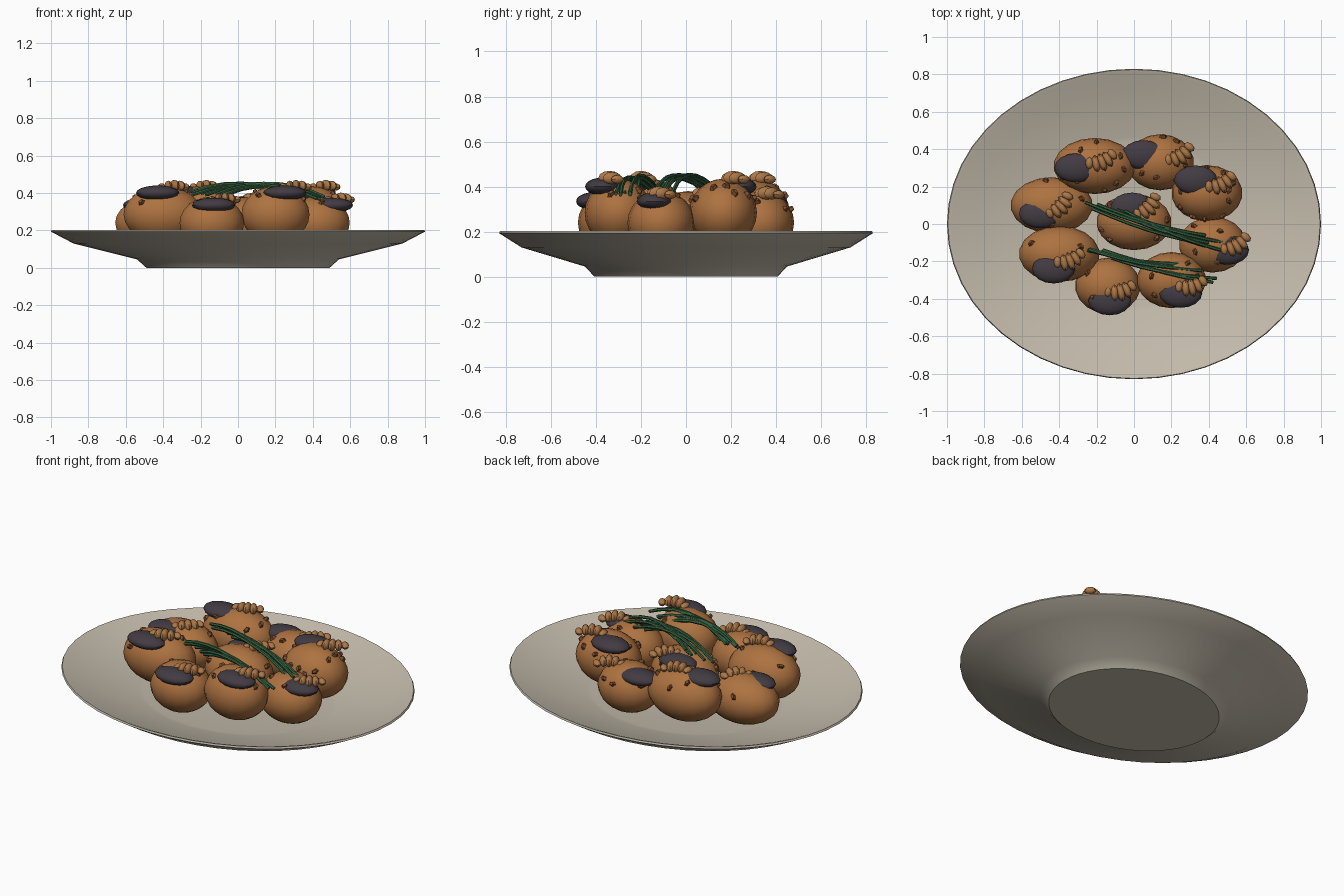
import bpy, bmesh, math, random
from mathutils import Matrix, Vector

random.seed(4)
if "Cube" in bpy.data.objects:
    bpy.data.objects.remove(bpy.data.objects["Cube"])


def material(name, rgb):
    m = bpy.data.materials.new(name)
    m.use_nodes = True
    m.diffuse_color = (*rgb, 1)
    bsdf = m.node_tree.nodes["Principled BSDF"]
    bsdf.inputs["Base Color"].default_value = (*rgb, 1)
    bsdf.inputs["Roughness"].default_value = 0.6
    return m


STONE = material("warm_stone", (0.55, 0.50, 0.41))
GOLD = material("fried_brown", (0.42, 0.17, 0.052))
NUT = material("nut_tan", (0.42, 0.19, 0.065))
CRUMB = material("dark_crumb", (0.20, 0.075, 0.028))
BLACK = material("soft_black", (0.055, 0.045, 0.055))
GREEN = material("herb_green", (0.04, 0.13, 0.055))


def finish(name, bm, mat, angle=40):
    mesh = bpy.data.meshes.new(name)
    bmesh.ops.recalc_face_normals(bm, faces=bm.faces)
    bm.to_mesh(mesh)
    bm.free()
    ob = bpy.data.objects.new(name, mesh)
    bpy.context.collection.objects.link(ob)
    mesh.materials.append(mat)
    bpy.ops.object.select_all(action="DESELECT")
    ob.select_set(True)
    bpy.context.view_layer.objects.active = ob
    bpy.ops.object.shade_smooth_by_angle(angle=math.radians(angle))
    return ob


def blob(bm, centre, radii, spin=0, segs=16, rings=10):
    mat = (Matrix.Translation(centre) @ Matrix.Rotation(spin, 4, "Z")
           @ Matrix.Diagonal((*radii, 1)))
    bmesh.ops.create_uvsphere(bm, u_segments=segs, v_segments=rings, radius=1, matrix=mat)


# Oval plate: a lathed profile squashed front to back
profile = [(0, 0), (0.49, 0), (0.54, 0.045), (0.88, 0.13), (1, 0.193), (0.995, 0.203),
           (0.975, 0.198), (0.86, 0.155), (0.56, 0.09), (0.53, 0.085), (0, 0.085)]
bm = bmesh.new()
verts = [bm.verts.new((r, 0, z)) for r, z in profile]
edges = [bm.edges.new(pair) for pair in zip(verts, verts[1:])]
bmesh.ops.spin(bm, geom=verts + edges, cent=(0, 0, 0), axis=(0, 0, 1),
               angle=math.tau, steps=48, use_duplicate=False)
bmesh.ops.remove_doubles(bm, verts=bm.verts, dist=0.0005)
bmesh.ops.scale(bm, vec=(1, 0.83, 1), verts=bm.verts)
finish("plate", bm, STONE, 35)

# Each ball: centre, x radius, cap position, nut position, raised or low, crumbs
balls = [
    ((-0.21, 0.31), 0.22, (-0.31, 0.30), (-0.17, 0.33), True, 9),
    ((0.14, 0.33), 0.18, (0.05, 0.37), (0.25, 0.36), False, 8),
    ((0.39, 0.165), 0.19, (0.33, 0.235), (0.47, 0.21), True, 12),
    ((0.42, -0.11), 0.18, (0.50, -0.14), (0.55, -0.12), False, 5),
    ((0.20, -0.30), 0.185, (0.25, -0.37), (0.31, -0.34), True, 5),
    ((-0.14, -0.33), 0.175, (-0.13, -0.41), (-0.07, -0.365), False, 3),
    ((-0.40, -0.16), 0.215, (-0.43, -0.24), (-0.34, -0.20), True, 3),
    ((-0.44, 0.10), 0.22, (-0.50, 0.055), (-0.39, 0.09), False, 3),
    ((0, 0.01), 0.20, (-0.01, 0.09), (0.08, 0.085), False, 6),
]


def nut(bm, x, y, z):
    # Curved row of ridged, tapering segments
    turn = random.uniform(0.2, 0.9)
    for i in range(5):
        t = (i - 2) / 2
        size = 1 - 0.35 * t * t
        along, side = 0.066 * t, 0.02 * t * t
        px = x + along * math.cos(turn) - side * math.sin(turn)
        py = y + along * math.sin(turn) + side * math.cos(turn)
        blob(bm, (px, py, z - 0.008 * t * t),
             (0.021, 0.05 * size, 0.03 * size), turn + 0.35 * t, 8, 6)


for n, ((x, y), rx, cap, nut_at, raised, crumbs) in enumerate(balls, 1):
    z, rz, ry = (0.285, 0.15, 0.15) if raised else (0.24, 0.14, 0.15)
    bm = bmesh.new()
    blob(bm, (x, y, z), (rx, ry, rz), 0, 18, 12)
    finish(f"ball_{n}", bm, GOLD)

    # Dark flattened cap resting on the shoulder
    bm = bmesh.new()
    blob(bm, (*cap, 0.40 if raised else 0.335), (0.115, 0.078, 0.04))
    finish(f"cap_{n}", bm, BLACK)

    bm = bmesh.new()
    nut(bm, *nut_at, 0.44 if raised else 0.372)
    finish(f"nut_{n}", bm, NUT)

    # Small angular crumbs scattered round the upper half
    bm = bmesh.new()
    for i in range(crumbs):
        around = math.tau * (i + random.uniform(-0.3, 0.3)) / crumbs
        down = math.radians(random.uniform(32, 68))
        d = Vector((math.cos(around) * math.sin(down), math.sin(around) * math.sin(down),
                    math.cos(down)))
        spot = Vector((x + rx * d.x, y + ry * d.y, z + rz * d.z))
        normal = Vector((d.x / rx, d.y / ry, d.z / rz))
        place = (Matrix.Translation(spot) @ normal.to_track_quat("Z", "Y").to_matrix().to_4x4()
                 @ Matrix.Rotation(random.uniform(0, 6), 4, "Z"))
        bmesh.ops.create_cone(bm, cap_ends=True, segments=5, radius1=0.024, radius2=0.012,
                              depth=0.026, matrix=place @ Matrix.Diagonal((1.1, 0.75, 1, 1)))
    finish(f"crumbs_{n}", bm, CRUMB, 20)


# Two loose bundles of herb strands arching across the top
def strands(name, start, end, spread, count):
    curve = bpy.data.curves.new(name, "CURVE")
    curve.dimensions = "3D"
    curve.bevel_depth = 0.009
    curve.bevel_resolution = 1
    curve.use_fill_caps = True
    for i in range(count):
        t = i / (count - 1)
        a = Vector(start) + Vector(spread) * t
        b = Vector(end) - Vector(spread) * (1 - t) * 0.8
        a += Vector((random.uniform(-0.03, 0.03), random.uniform(-0.02, 0.02)))
        b += Vector((random.uniform(-0.05, 0.05), random.uniform(-0.03, 0.03)))
        top = random.uniform(0.435, 0.455)
        spline = curve.splines.new("POLY")
        spline.points.add(6)
        for k, point in enumerate(spline.points):
            s = k / 6
            p = a.lerp(b, s)
            bow = math.sin(math.pi * s)
            height = top - 0.06 * (2 * s - 0.9) ** 2
            point.co = (p.x, p.y - 0.02 * bow, height, 1)
    ob = bpy.data.objects.new(name, curve)
    bpy.context.collection.objects.link(ob)
    curve.materials.append(GREEN)
    bpy.ops.object.select_all(action="DESELECT")
    ob.select_set(True)
    bpy.context.view_layer.objects.active = ob
    bpy.ops.object.convert(target="MESH")
    bpy.ops.object.shade_smooth_by_angle(angle=math.radians(50))


strands("herbs_back", (-0.24, 0.11), (0.46, -0.11), (0.2, -0.05), 7)
strands("herbs_front", (-0.26, -0.12), (0.42, -0.29), (0.17, -0.07), 8)
